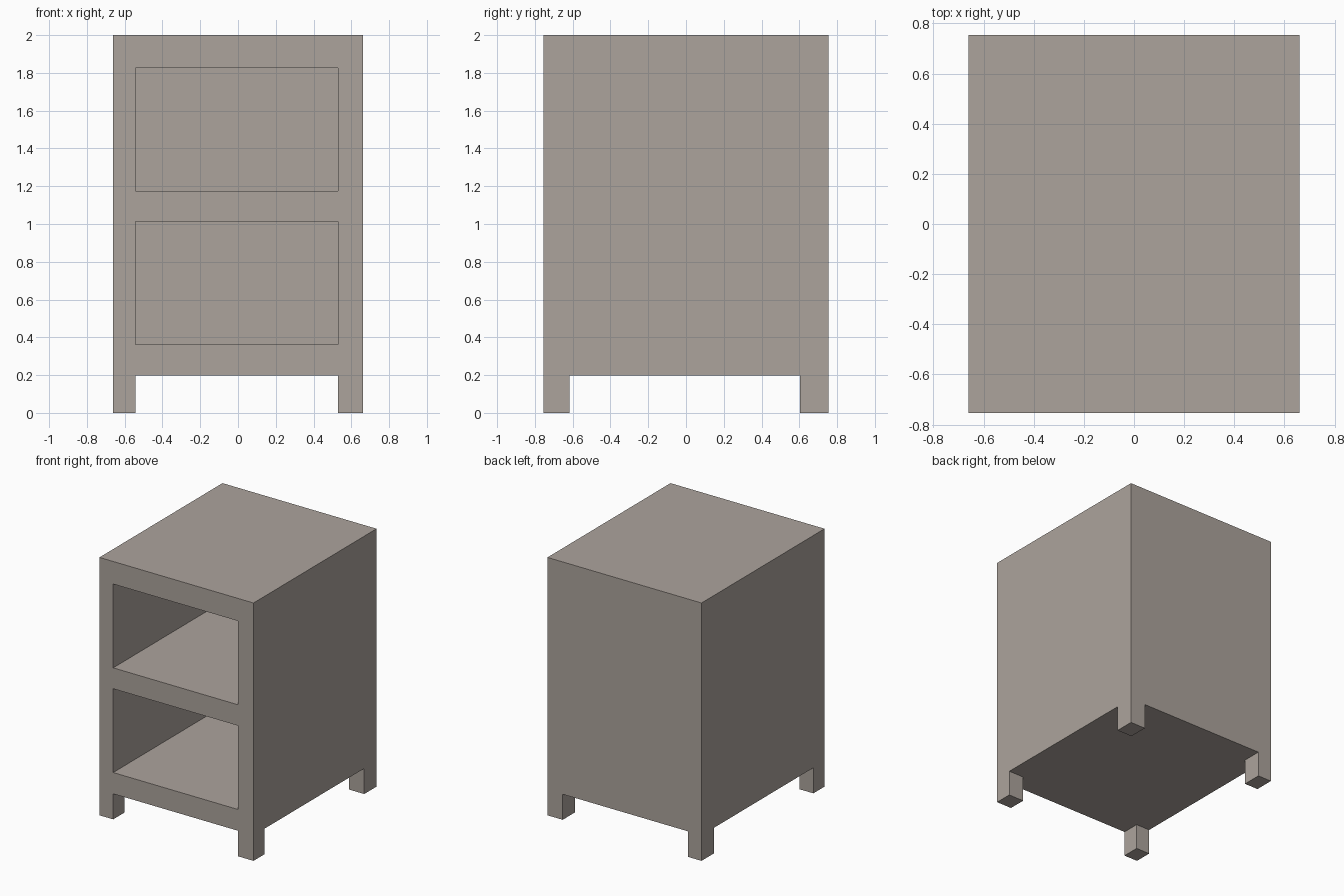
import bpy
import bmesh
from mathutils import Vector

if "Cube" in bpy.data.objects:
    bpy.data.objects.remove(bpy.data.objects["Cube"])

# Warm grey-brown finish
finish = bpy.data.materials.new("grey_brown_finish")
finish.diffuse_color = (0.415, 0.37, 0.335, 1)
finish.use_nodes = True
finish.node_tree.nodes["Principled BSDF"].inputs["Base Color"].default_value = finish.diffuse_color


def box(name, lo, hi):
    """Axis-aligned box between two opposite corners."""
    lo, hi = Vector(lo), Vector(hi)
    bm = bmesh.new()
    bmesh.ops.create_cube(bm, size=1)
    bmesh.ops.scale(bm, vec=hi - lo, verts=bm.verts)
    bmesh.ops.translate(bm, vec=(lo + hi) / 2, verts=bm.verts)
    mesh = bpy.data.meshes.new(name)
    bm.to_mesh(mesh)
    bm.free()
    mesh.materials.append(finish)
    obj = bpy.data.objects.new(name, mesh)
    bpy.context.collection.objects.link(obj)
    return obj


def cut(target, name, lo, hi):
    """Subtract a hidden box from the target."""
    cutter = box(name, lo, hi)
    cutter.hide_render = True
    cutter.hide_viewport = True
    cutter.display_type = 'WIRE'
    mod = target.modifiers.new(name, 'BOOLEAN')
    mod.operation = 'DIFFERENCE'
    mod.solver = 'EXACT'
    mod.object = cutter


W, D, H = 0.661, 0.754, 2.0       # half width, half depth, height
X0, X1 = -0.543, 0.53             # inner faces of the legs and side walls
Y0, Y1 = -0.617, 0.603            # inner faces of the legs and back wall
LEG = 0.198

# Cabinet block
cabinet = box("cabinet", (-W, -D, 0), (W, D, H))

# Gaps under the body, leaving four corner legs
cut(cabinet, "leg_gap_front_back", (X0, -1, -0.3), (X1, 1, LEG))
cut(cabinet, "leg_gap_sides", (-1, Y0, -0.3), (1, Y1, LEG))

# Two open shelves facing the front
for name, z0, z1 in (("lower_shelf", 0.363, 1.013), ("upper_shelf", 1.175, 1.825)):
    cut(cabinet, name + "_opening", (X0, -1, z0), (X1, Y1, z1))
